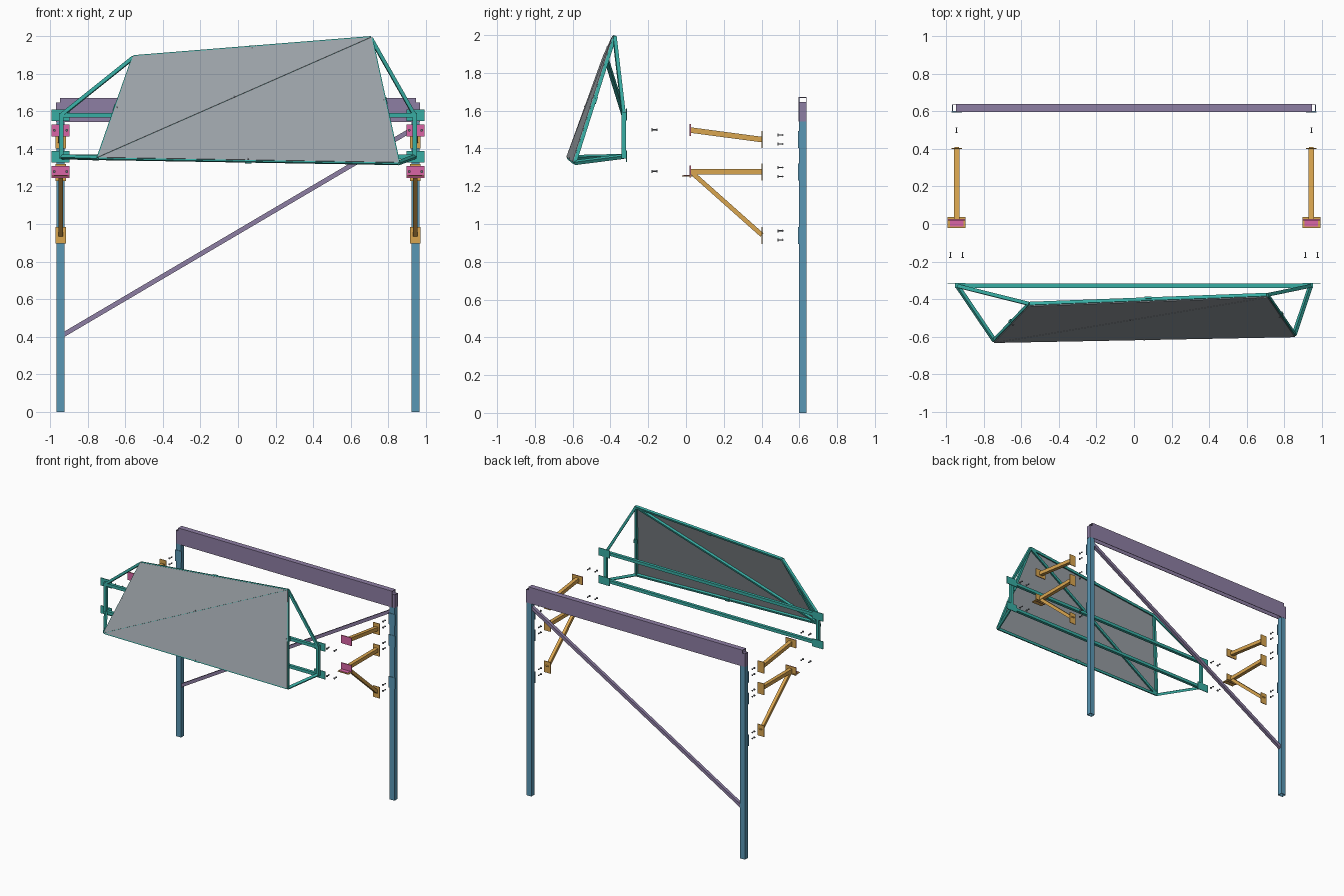
import bpy, bmesh
from mathutils import Vector, Matrix

if "Cube" in bpy.data.objects:
    bpy.data.objects.remove(bpy.data.objects["Cube"])


def material(name, r, g, b):
    m = bpy.data.materials.new(name)
    m.diffuse_color = (r, g, b, 1)
    m.use_nodes = True
    m.node_tree.nodes["Principled BSDF"].inputs["Base Color"].default_value = m.diffuse_color
    return m


BLUE = material("blue", 0.10, 0.31, 0.46)
PURPLE = material("purple", 0.27, 0.21, 0.37)
ORANGE = material("orange", 0.70, 0.38, 0.08)
PINK = material("pink", 0.70, 0.13, 0.38)
TEAL = material("teal", 0.04, 0.42, 0.37)
STEEL = material("steel", 0.16, 0.17, 0.19)
SHEET = material("sheet", 0.33, 0.36, 0.39)


def finish(name, bm, mat):
    bmesh.ops.recalc_face_normals(bm, faces=bm.faces)
    me = bpy.data.meshes.new(name)
    bm.to_mesh(me)
    bm.free()
    ob = bpy.data.objects.new(name, me)
    bpy.context.collection.objects.link(ob)
    me.materials.append(mat)
    return ob


def box(name, x0, x1, y0, y1, z0, z1, mat):
    bm = bmesh.new()
    bmesh.ops.create_cube(bm, size=1)
    for v in bm.verts:
        v.co = ((x0 + x1) / 2 + v.co.x * (x1 - x0),
                (y0 + y1) / 2 + v.co.y * (y1 - y0),
                (z0 + z1) / 2 + v.co.z * (z1 - z0))
    return finish(name, bm, mat)


def extrude(name, outline, vec, mat):
    """Closed outline swept along a vector."""
    bm = bmesh.new()
    f = bm.faces.new([bm.verts.new(p) for p in outline])
    r = bmesh.ops.extrude_face_region(bm, geom=[f], use_keep_orig=True)
    bmesh.ops.translate(bm, vec=vec, verts=[g for g in r["geom"] if isinstance(g, bmesh.types.BMVert)])
    return finish(name, bm, mat)


def bar(name, a, b, w, mat, side=(0, 1, 0)):
    """Square bar between two points."""
    a, b = Vector(a), Vector(b)
    d = (b - a).normalized()
    u = d.cross(Vector(side))
    if u.length < 0.01:
        u = d.cross(Vector((1, 0, 0)))
    u.normalize()
    v = d.cross(u)
    h = w / 2
    return extrude(name, [a + u * i * h + v * j * h for i, j in ((-1, -1), (1, -1), (1, 1), (-1, 1))], b - a, mat)


def square_tube(name, x0, x1, y0, y1, z0, z1, wall, mat):
    """Open-ended upright square tube."""
    bm = bmesh.new()
    rings = []
    for z in (z0, z1):
        for o in (0, wall):
            rings.append([bm.verts.new(p) for p in ((x0 + o, y0 + o, z), (x1 - o, y0 + o, z),
                                                    (x1 - o, y1 - o, z), (x0 + o, y1 - o, z))])
    for p, q in ((0, 1), (1, 3), (3, 2), (2, 0)):
        for i in range(4):
            j = (i + 1) % 4
            bm.faces.new((rings[p][i], rings[p][j], rings[q][j], rings[q][i]))
    return finish(name, bm, mat)


def bolt(name, x, y, z):
    """Bolt along y with a hexagon head at the front and a nut at the back."""
    bm = bmesh.new()
    for r, depth, off in ((0.003, 0.03, 0), (0.008, 0.005, -0.014), (0.006, 0.004, 0.012)):
        m = Matrix.Translation((x, y + off, z)) @ Matrix.Rotation(1.5708, 4, 'X')
        bmesh.ops.create_cone(bm, cap_ends=True, segments=6, radius1=r, radius2=r, depth=depth, matrix=m)
    return finish(name, bm, STEEL)


PX, Y0, Y1 = 0.945, 0.598, 0.637

# Cross beam: channel open at the bottom, seated on the posts
prof = [(0, 0), (0, 0.13), (0.043, 0.13), (0.043, 0), (0.039, 0), (0.039, 0.126), (0.004, 0.126), (0.004, 0)]
extrude("cross_beam", [(-0.947, 0.596 + y, 1.542 + z) for y, z in prof], (1.894, 0, 0), PURPLE)
bar("diagonal_brace", (-0.93, 0.617, 0.41), (0.93, 0.617, 1.505), 0.025, PURPLE)

for s, side in ((-1, "left"), (1, "right")):
    x = s * PX
    # Post, collar and welded mounting plates
    square_tube(side + "_post", x - 0.022, x + 0.022, Y0, Y1, 0, 1.542, 0.004, BLUE)
    square_tube(side + "_beam_collar", x - 0.024, x + 0.024, Y0, Y1, 1.542, 1.647, 0.003, PURPLE)
    for i, z in enumerate((1.447, 1.275, 0.94)):
        box(f"{side}_post_plate_{i}", x - 0.028, x + 0.028, 0.594, 0.599, z - 0.045, z + 0.045, BLUE)
        box(f"{side}_arm_plate_{i}", x - 0.028, x + 0.028, 0.400, 0.405, z - 0.045, z + 0.045, ORANGE)
        for k in (-1, 1):
            bolt(f"{side}_post_bolt_{i}", x, 0.50, z + k * 0.024)
    # Bracket arms
    bar(side + "_upper_arm", (x, 0.026, 1.497), (x, 0.402, 1.447), 0.029, ORANGE)
    bar(side + "_lower_arm", (x, 0.026, 1.277), (x, 0.402, 1.277), 0.029, ORANGE)
    bar(side + "_arm_strut", (x, 0.035, 1.268), (x, 0.402, 0.942), 0.024, ORANGE)
    # Front plates with pads, and shelf under the lower one
    for i, z in enumerate((1.497, 1.277)):
        box(f"{side}_front_plate_{i}", x - 0.047, x + 0.047, 0.023, 0.027, z - 0.032, z + 0.032, ORANGE)
        box(f"{side}_front_pad_{i}", x - 0.047, x + 0.047, 0.019, 0.023, z - 0.032, z + 0.032, PINK)
        for k in (-1, 1):
            bolt(f"{side}_frame_bolt_{i}", x + k * 0.033, -0.165, z + 0.002)
    box(side + "_shelf", x - 0.048, x + 0.048, -0.022, 0.036, 1.252, 1.257, ORANGE)
    box(side + "_shelf_pad", x - 0.036, x + 0.036, -0.014, 0.019, 1.257, 1.260, PINK)
    # Frame end plates and uprights
    for i, z in enumerate((1.58, 1.358)):
        box(f"{side}_frame_plate_{i}", s * PX - 0.048, s * PX + 0.048, -0.318, -0.313, z - 0.031, z + 0.031, TEAL)
    bar(side + "_frame_upright", (s * 0.94, -0.33, 1.348), (s * 0.94, -0.33, 1.592), 0.024, TEAL)

# Long rails of the sign frame
for i, z in enumerate((1.58, 1.358)):
    bar(f"frame_rail_{i}", (-0.94, -0.33, z), (0.94, -0.33, z), 0.024, TEAL)

# Panel corners: bottom left, bottom right, top right, top left
C = [Vector(p) for p in ((-0.75, -0.634, 1.354), (0.86, -0.603, 1.327), (0.714, -0.39, 1.997), (-0.562, -0.438, 1.895))]
mid = sum(C, Vector()) / 4
n = (C[1] - C[0]).cross(C[3] - C[0]).normalized()
if n.y > 0:
    n = -n
# Two folded sheet halves with a fine seam
for name, ids in (("lower_panel", (0, 1, 2)), ("upper_panel", (0, 2, 3))):
    tri = [C[i] for i in ids]
    c = sum(tri, Vector()) / 3
    extrude(name, [c + (p - c) * 0.994 for p in tri], -n * 0.005, SHEET)

# Frame behind the panel, with diagonal and small fixing tabs
F = [c - n * 0.014 + (mid - c).normalized() * 0.007 for c in C]
for i, (a, b) in enumerate(((0, 1), (1, 2), (2, 3), (3, 0), (0, 2))):
    bar(f"panel_frame_{i}", F[a], F[b], 0.018, TEAL, n)
    m = (F[a] + F[b]) / 2
    d = (F[b] - F[a]).normalized() * 0.018
    w = d.normalized().cross(n) * 0.013
    if i < 4:
        extrude(f"fixing_tab_{i}", [m - d - w, m + d - w, m + d + w, m - d + w], -n * 0.012, TEAL)
    # screw showing on the sheet face
    bar(f"panel_screw_{i}", m + n * 0.010 - w * 0.4, m + n * 0.017 - w * 0.4, 0.008, STEEL)

# Struts from the rail ends to the panel corners
for name, s, z, c in (("left_low_strut", -1, 1.358, 0), ("right_low_strut", 1, 1.358, 1),
                      ("right_top_strut", 1, 1.58, 2), ("left_top_strut", -1, 1.58, 3)):
    bar(name, (s * 0.94, -0.33, z), F[c], 0.019, TEAL, n)
